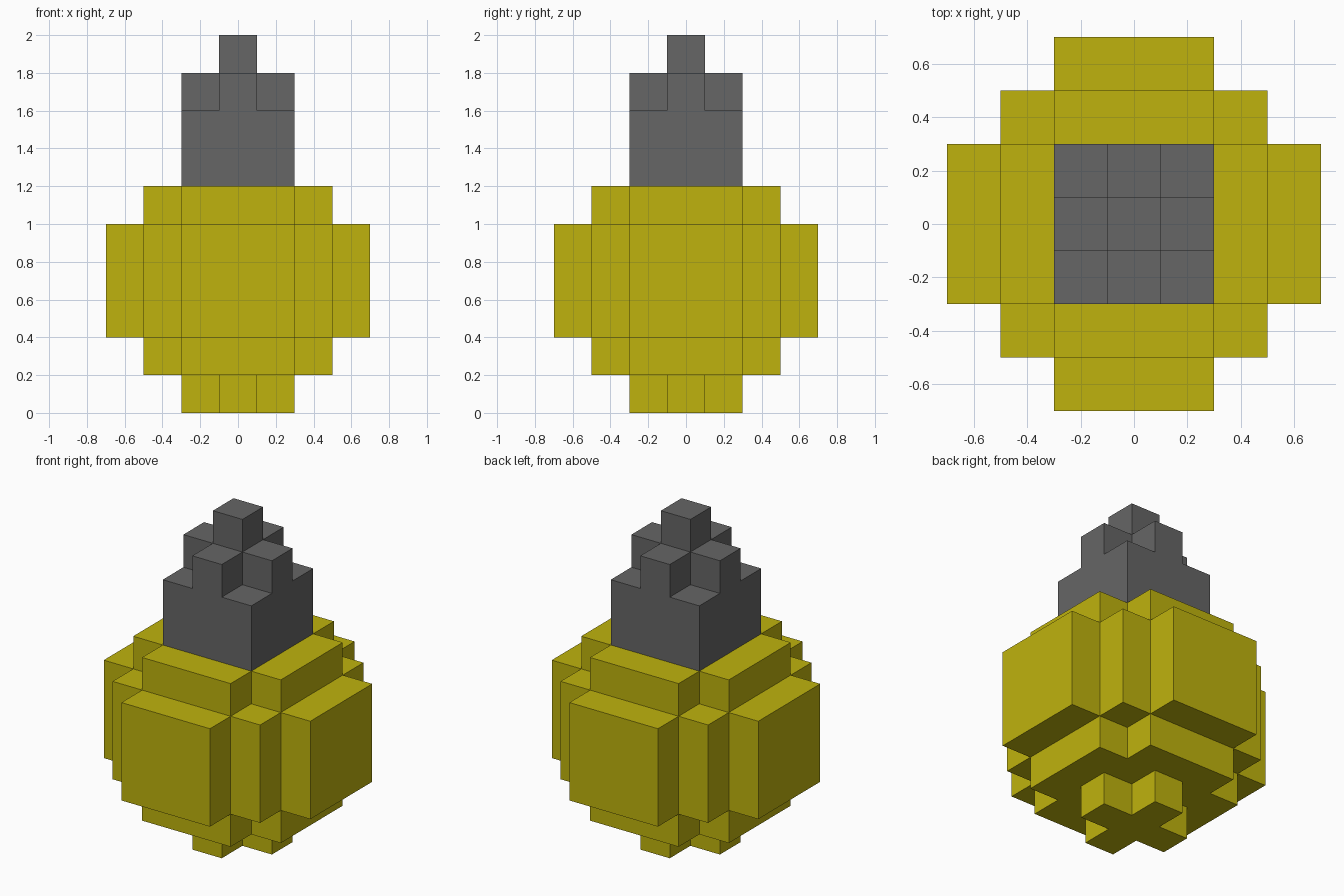
import bpy
import bmesh

cube = bpy.data.objects.get("Cube")
if cube:
    bpy.data.objects.remove(cube, do_unlink=True)


def make_material(name, rgb):
    mat = bpy.data.materials.new(name)
    mat.use_nodes = True
    mat.diffuse_color = (*rgb, 1)
    mat.node_tree.nodes["Principled BSDF"].inputs["Base Color"].default_value = (*rgb, 1)
    return mat


yellow = make_material("yellow", (0.52, 0.45, 0.004))
grey = make_material("grey", (0.133, 0.133, 0.133))


def square(half):
    return [(half, half)]


def cross(reach, half):
    return [(reach, half), (half, half), (half, reach)]


def tier(name, corner, bottom, top, mat):
    """Extrude a footprint made by turning one corner outline four times."""
    outline = []
    for _ in range(4):
        outline += corner
        corner = [(-y, x) for x, y in corner]
    bm = bmesh.new()
    base = bm.faces.new([bm.verts.new((x, y, bottom)) for x, y in outline])
    side = bmesh.ops.extrude_face_region(bm, geom=[base], use_keep_orig=True)
    verts = [v for v in side["geom"] if isinstance(v, bmesh.types.BMVert)]
    bmesh.ops.translate(bm, verts=verts, vec=(0, 0, top - bottom))
    bmesh.ops.recalc_face_normals(bm, faces=bm.faces)
    mesh = bpy.data.meshes.new(name)
    bm.to_mesh(mesh)
    bm.free()
    mesh.materials.append(mat)
    obj = bpy.data.objects.new(name, mesh)
    bpy.context.collection.objects.link(obj)


# Rounded blocky body, from the ground up
belly = [(0.7, 0.3), (0.5, 0.3), (0.5, 0.5), (0.3, 0.5), (0.3, 0.7)]
tier("foot", cross(0.3, 0.1), 0.0, 0.2, yellow)
tier("lower_body", cross(0.5, 0.3), 0.2, 0.4, yellow)
tier("belly", belly, 0.4, 1.0, yellow)
tier("shoulder", cross(0.5, 0.3), 1.0, 1.2, yellow)

# Stepped cap
tier("cap_block", square(0.3), 1.2, 1.6, grey)
tier("cap_cross", cross(0.3, 0.1), 1.6, 1.8, grey)
tier("cap_tip", square(0.1), 1.8, 2.0, grey)
